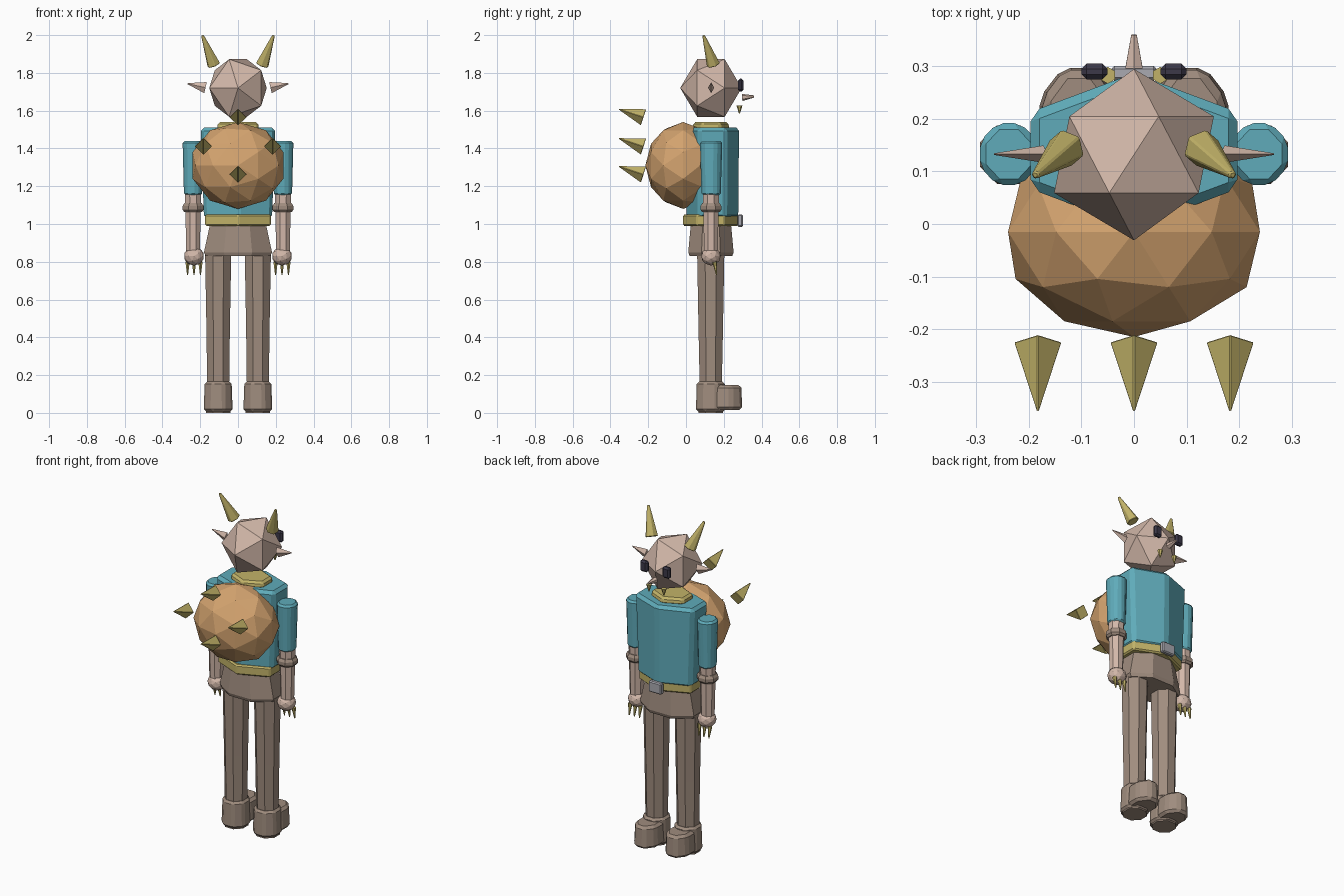
import bpy, bmesh, math
from mathutils import Vector, Matrix

if "Cube" in bpy.data.objects:
    bpy.data.objects.remove(bpy.data.objects["Cube"])


def material(name, rgb):
    m = bpy.data.materials.new(name)
    m.diffuse_color = (*rgb, 1)
    m.use_nodes = True
    m.node_tree.nodes["Principled BSDF"].inputs["Base Color"].default_value = m.diffuse_color
    return m


SKIN = material("pale_skin", (0.65, 0.48, 0.40))
BROWN = material("brown_cloth", (0.35, 0.265, 0.21))
TEAL = material("teal_shirt", (0.115, 0.41, 0.49))
GOLD = material("gold_horn", (0.54, 0.45, 0.14))
TAN = material("tan_pack", (0.66, 0.37, 0.16))
DARK = material("dark_eye", (0.045, 0.04, 0.065))
GREY = material("grey_metal", (0.40, 0.40, 0.44))


def finish(name, bm, mat, bevel=0):
    bmesh.ops.recalc_face_normals(bm, faces=bm.faces)
    me = bpy.data.meshes.new(name)
    bm.to_mesh(me)
    bm.free()
    me.materials.append(mat)
    ob = bpy.data.objects.new(name, me)
    bpy.context.collection.objects.link(ob)
    if bevel:
        b = ob.modifiers.new("bevel", 'BEVEL')
        b.width = bevel
        b.segments = 1
        b.limit_method = 'ANGLE'
    return ob


def tower(name, mat, x, y, rings, sides=8, phase=0.5, bevel=0):
    """Upright faceted column; each ring is (z, radius x, radius y)."""
    bm = bmesh.new()
    loops = []
    for z, rx, ry in rings:
        angles = [math.tau * (i + phase) / sides for i in range(sides)]
        loops.append([bm.verts.new((x + rx * math.sin(a), y + ry * math.cos(a), z))
                      for a in angles])
    for a, b in zip(loops, loops[1:]):
        for i in range(sides):
            j = (i + 1) % sides
            bm.faces.new((a[i], a[j], b[j], b[i]))
    bm.faces.new(loops[0])
    bm.faces.new(loops[-1])
    return finish(name, bm, mat, bevel)


def spike(name, mat, base, tip, r, sides=6, tip_r=0.003, flat=1.0, bevel=0):
    """Tapered point running from base to tip."""
    base, tip = Vector(base), Vector(tip)
    d = tip - base
    bm = bmesh.new()
    bmesh.ops.create_cone(bm, cap_ends=True, segments=sides, radius1=r,
                          radius2=tip_r, depth=d.length)
    rot = d.to_track_quat('Z', 'Y').to_matrix().to_4x4()
    bm.transform(Matrix.Translation((base + tip) / 2) @ rot
                 @ Matrix.Diagonal((flat, 1, 1, 1)))
    return finish(name, bm, mat, bevel)


def ball(name, mat, loc, radii, level):
    """Faceted ball with its poles on the y axis."""
    bm = bmesh.new()
    bmesh.ops.create_icosphere(bm, subdivisions=level, radius=1)
    bm.transform(Matrix.Translation(loc) @ Matrix.Diagonal((*radii, 1))
                 @ Matrix.Rotation(-math.pi / 2, 4, 'X'))
    return finish(name, bm, mat)


def box(name, mat, loc, size, bevel):
    bm = bmesh.new()
    bmesh.ops.create_cube(bm, size=1)
    bm.transform(Matrix.Translation(loc) @ Matrix.Diagonal((*size, 1)))
    return finish(name, bm, mat, bevel)


# Head and face
ball("head", SKIN, (0, 0.132, 1.72), (0.17, 0.163, 0.179), 1)
spike("nose", SKIN, (0, 0.297, 1.67), (0, 0.36, 1.675), 0.019, tip_r=0.006)

# Trunk
tower("torso", TEAL, 0, 0.14, [(1.03, 0.208, 0.143), (1.51, 0.228, 0.147)],
      sides=6, phase=0, bevel=0.018)
tower("collar", GOLD, 0, 0.132, [(1.50, 0.128, 0.105), (1.54, 0.122, 0.095)],
      sides=6, phase=0, bevel=0.012)
tower("belt", GOLD, 0, 0.13, [(0.99, 0.202, 0.148), (1.05, 0.202, 0.148)],
      sides=6, phase=0, bevel=0.008)
box("buckle", GREY, (0, 0.287, 1.018), (0.086, 0.028, 0.066), 0.006)
tower("hips", BROWN, 0, 0.132, [(0.83, 0.185, 0.122), (0.85, 0.195, 0.13),
                                (1.0, 0.16, 0.115)])

# Round pack with spikes
ball("pack", TAN, (0, -0.015, 1.31), (0.252, 0.2, 0.23), 2)
for i, (x, z) in enumerate([(0, 1.565), (-0.183, 1.41), (0.183, 1.41), (0, 1.262)]):
    spike(f"pack_spike_{i}", GOLD, (x, -0.225, z), (x, -0.356, z + 0.043),
          0.046, sides=4, bevel=0.005)

# Paired parts
for side, s in (("left", -1), ("right", 1)):
    spike(f"{side}_horn", GOLD, (0.128 * s, 0.145, 1.842), (0.188 * s, 0.093, 1.998),
          0.037, tip_r=0.008, bevel=0.003)
    spike(f"{side}_ear", SKIN, (0.172 * s, 0.133, 1.722), (0.266 * s, 0.133, 1.743),
          0.03, sides=4, flat=0.55)
    box(f"{side}_eye", DARK, (0.075 * s, 0.29, 1.735), (0.05, 0.03, 0.068), 0.01)
    spike(f"{side}_tusk", GOLD, (0.05 * s, 0.283, 1.628), (0.05 * s, 0.283, 1.585),
          0.016)

    # Arm
    ax = 0.238 * s
    tower(f"{side}_sleeve", TEAL, ax, 0.133, [(1.15, 0.052, 0.055), (1.44, 0.06, 0.064)],
          bevel=0.012)
    tower(f"{side}_forearm", SKIN, ax, 0.132, [(0.86, 0.039, 0.039), (1.16, 0.046, 0.046)])
    tower(f"{side}_cuff", BROWN, ax, 0.132, [(1.063, 0.05, 0.05), (1.075, 0.06, 0.06),
                                             (1.095, 0.06, 0.06), (1.11, 0.05, 0.05)])
    ball(f"{side}_hand", SKIN, (0.233 * s, 0.132, 0.83), (0.054, 0.052, 0.05), 2)
    for i in (-1, 0, 1):
        x = 0.233 * s + 0.034 * i
        spike(f"{side}_claw_{i + 1}", GOLD, (x, 0.152, 0.80), (x, 0.162, 0.73), 0.013)

    # Leg and shoe
    lx = 0.105 * s
    tower(f"{side}_leg", BROWN, lx, 0.131, [(0.13, 0.063, 0.063), (0.44, 0.067, 0.07),
                                            (0.85, 0.075, 0.078)])
    tower(f"{side}_ankle", BROWN, lx, 0.131, [(0.008, 0.083, 0.085), (0.165, 0.077, 0.08)],
          bevel=0.012)
    tower(f"{side}_toe", BROWN, lx, 0.2, [(0.015, 0.082, 0.106), (0.148, 0.074, 0.1)],
          bevel=0.015)

# Sole plates reaching the ground
for side, s in (("left", -1), ("right", 1)):
    tower(f"{side}_sole", BROWN, 0.105 * s, 0.131, [(0, 0.07, 0.07), (0.02, 0.07, 0.07)])
